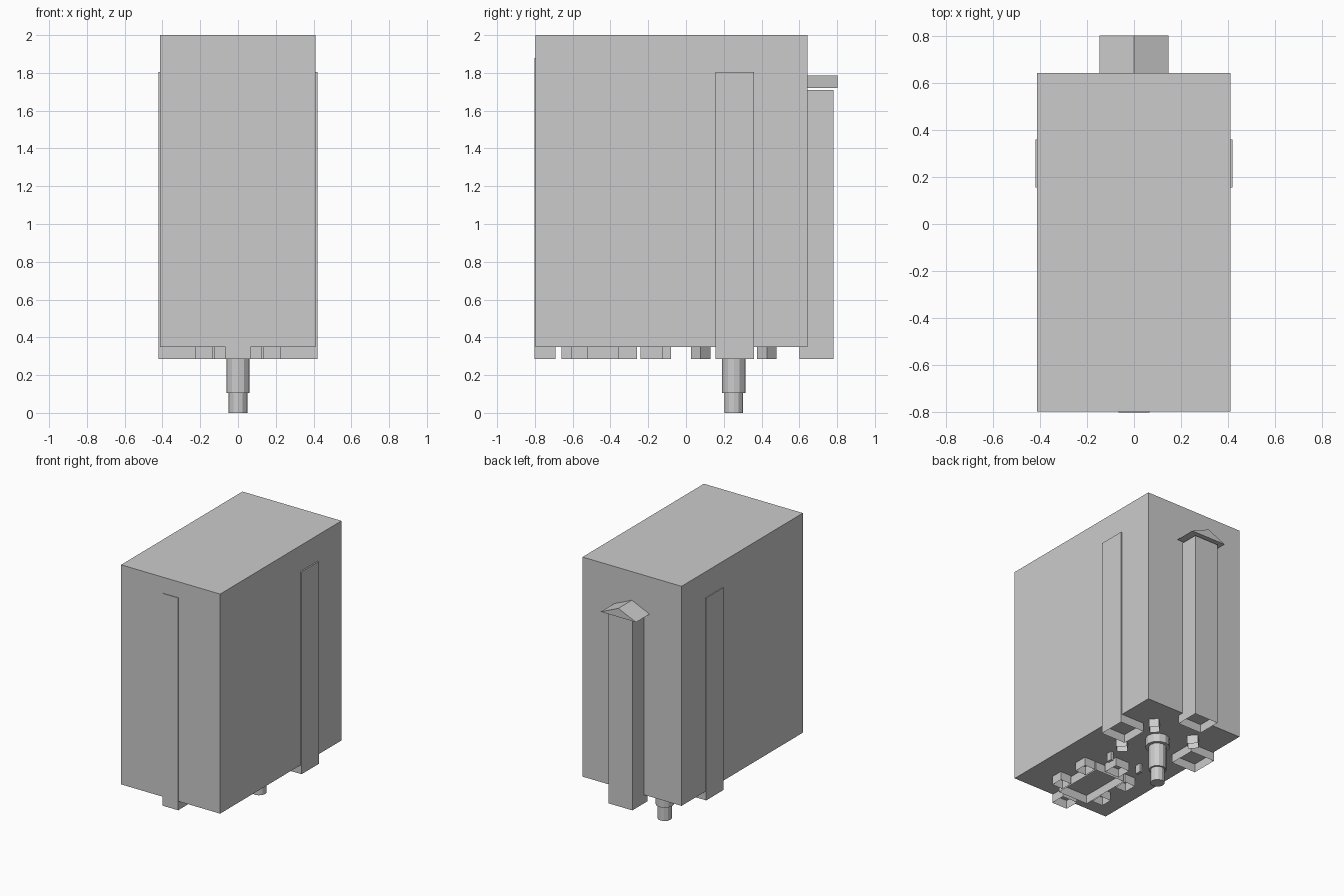
import bpy, bmesh, math

if "Cube" in bpy.data.objects:
    bpy.data.objects.remove(bpy.data.objects["Cube"])

BASE, LOW = 0.35, 0.285   # underside of the block, lower rim of the sockets


def make(name, bm):
    bm.normal_update()
    me = bpy.data.meshes.new(name)
    bm.to_mesh(me)
    bm.free()
    ob = bpy.data.objects.new(name, me)
    bpy.context.collection.objects.link(ob)
    return ob


def prism(name, pts, z0, z1, caps=True):
    """Vertical prism; without caps it is a thin open-ended wall."""
    bm = bmesh.new()
    lo = [bm.verts.new((x, y, z0)) for x, y in pts]
    hi = [bm.verts.new((x, y, z1)) for x, y in pts]
    n = len(pts)
    for i in range(n):
        j = (i + 1) % n
        bm.faces.new((lo[i], lo[j], hi[j], hi[i]))
    if caps:
        bm.faces.new(lo[::-1])
        bm.faces.new(hi)
    return make(name, bm)


def rect(x0, x1, y0, y1):
    return [(x0, y0), (x1, y0), (x1, y1), (x0, y1)]


def circle(cx, cy, r, n=12):
    return [(cx + r * math.cos(2 * math.pi * i / n),
             cy + r * math.sin(2 * math.pi * i / n)) for i in range(n)]


def turned(cx, cy, w, d, ang):
    c, s = math.cos(ang), math.sin(ang)
    return [(cx + c * x - s * y, cy + s * x + c * y)
            for x, y in rect(-w / 2, w / 2, -d / 2, d / 2)]


def socket(name, pts):
    return prism(name, pts, LOW, BASE, caps=False)


# Main block
prism("main_block", rect(-0.413, 0.41, -0.798, 0.643), BASE, 2.0)

# Side channels: shallow raised strips ending in open square sockets
for side, s in (("left", -1), ("right", 1)):
    x0, x1 = sorted((s * 0.405, s * 0.42))
    prism(side + "_strip", rect(x0, x1, 0.155, 0.36), BASE, 1.805)
    x0, x1 = sorted((s * 0.215, s * 0.42))
    socket(side + "_socket", rect(x0, x1, 0.155, 0.36))

# Front strip and socket
prism("front_strip", rect(-0.065, 0.065, -0.803, -0.79), BASE, 1.88)
socket("front_socket", rect(-0.065, 0.065, -0.803, -0.69))

# Rear column and socket
prism("rear_column", rect(-0.1, 0.1, 0.64, 0.78), BASE, 1.71)
socket("rear_socket", rect(-0.1, 0.1, 0.60, 0.78))

# Gabled cap above the rear column
bm = bmesh.new()
ends = [[bm.verts.new((x, y, z)) for x, z in
         ((-0.147, 1.72), (0.147, 1.72), (0, 1.785))] for y in (0.64, 0.803)]
a, b = ends
bm.faces.new(a)
bm.faces.new(b[::-1])
for i in range(3):
    j = (i + 1) % 3
    bm.faces.new((a[j], a[i], b[i], b[j]))
make("gabled_cap", bm)

# Stepped central shaft
CY = 0.253
prism("shaft_collar", circle(0, CY, 0.085), LOW, BASE)
prism("shaft", circle(0, CY, 0.062), 0.105, LOW)
prism("shaft_tip", circle(0, CY, 0.05), 0.0, 0.105)

# Four diagonal lugs around the shaft
for i in range(4):
    ang = math.pi / 4 + i * math.pi / 2
    socket(f"shaft_lug_{i}", turned(0.247 * math.cos(ang),
           CY + 0.247 * math.sin(ang), 0.075, 0.07, ang))

# Large front socket with tabs around it
socket("large_socket", rect(-0.125, 0.125, -0.66, -0.26))
socket("large_socket_tab", rect(-0.06, 0.06, -0.24, -0.125))
for side, s in (("left", -1), ("right", 1)):
    for n, (y0, y1) in enumerate(((-0.61, -0.52), (-0.36, -0.26))):
        x0, x1 = sorted((s * 0.135, s * 0.225))
        socket(f"{side}_tab_{n}", rect(x0, x1, y0, y1))
    x0, x1 = sorted((s * 0.12, s * 0.14))
    prism(side + "_pin", rect(x0, x1, -0.125, -0.08), LOW, BASE)
